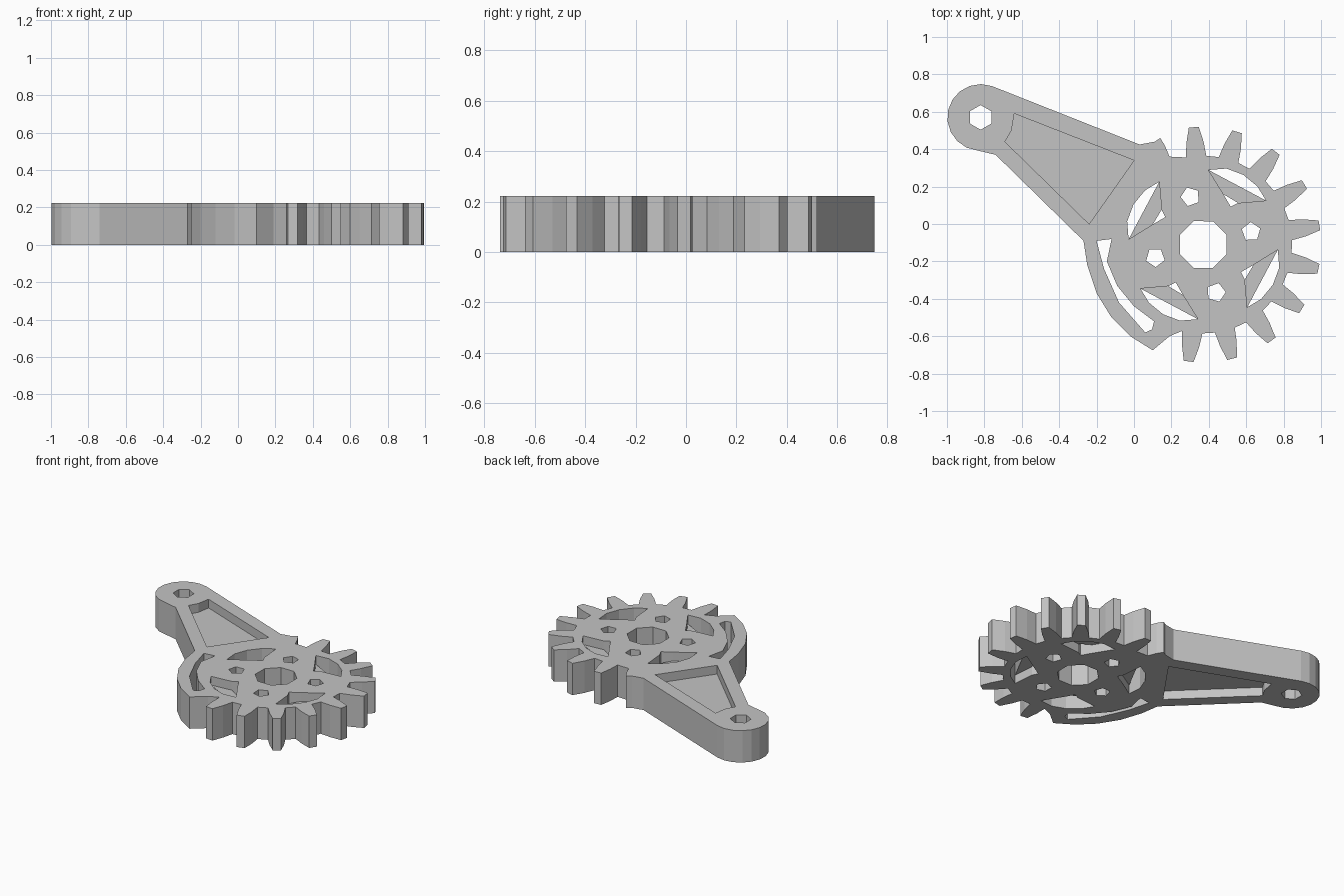
import bpy
from math import cos, sin, radians

if "Cube" in bpy.data.objects:
    bpy.data.objects.remove(bpy.data.objects["Cube"], do_unlink=True)

HEIGHT = 0.222
HUB = (0.37, -0.11)
ARM_END = (-0.82, 0.57)

grey = bpy.data.materials.new("plain grey")
grey.use_nodes = True
colour = (0.55, 0.55, 0.55, 1)
grey.diffuse_color = colour
grey.node_tree.nodes["Principled BSDF"].inputs["Base Color"].default_value = colour


def polar(centre, radius, degrees):
    a = radians(degrees)
    return (centre[0] + radius * cos(a), centre[1] + radius * sin(a))


def ring(centre, radius, sides, start=0):
    return [polar(centre, radius, start + 360 * i / sides) for i in range(sides)]


def fan(centre_angle, shape):
    return [polar(HUB, r, centre_angle + a) for a, r in shape]


def plate(name, outlines, thickness):
    """Extrude closed outlines about mid height; inner outlines become holes."""
    curve = bpy.data.curves.new(name, 'CURVE')
    curve.dimensions = '2D'
    curve.fill_mode = 'BOTH'
    curve.extrude = thickness / 2
    for points in outlines:
        spline = curve.splines.new('POLY')
        spline.points.add(len(points) - 1)
        for p, (x, y) in zip(spline.points, points):
            p.co = (x, y, 0, 1)
        spline.use_cyclic_u = True
    obj = bpy.data.objects.new(name, curve)
    obj.location.z = HEIGHT / 2
    bpy.context.collection.objects.link(obj)
    bpy.ops.object.select_all(action='DESELECT')
    obj.select_set(True)
    bpy.context.view_layer.objects.active = obj
    bpy.ops.object.convert(target='MESH')
    obj = bpy.context.object
    obj.data.materials.clear()
    obj.data.materials.append(grey)
    bpy.ops.object.shade_flat()
    return obj


# Outer outline, clockwise: rounded arm end, shoulder, teeth, guard bulge
outline = [polar(ARM_END, 0.178, 265 - i * 19.5) for i in range(11)]
outline += [(0.03, 0.425), (0.11, 0.44), (0.14, 0.46), (0.165, 0.42), (0.19, 0.36)]
tooth = [(6.6, 0.475), (4.8, 0.55), (2.4, 0.63), (-2.4, 0.63), (-4.8, 0.55), (-6.6, 0.475)]
for i in range(10):
    outline += fan(94.6 - 21.3 * i, tooth)
outline += [(0.19, -0.6), (0.1, -0.675), (-0.02, -0.6), (-0.12, -0.5),
            (-0.2, -0.37), (-0.25, -0.22), (-0.27, -0.09), (-0.74, 0.37)]

# Openings: hub bore, bolt holes, fan windows, arm hole, arm pocket, curved slot
window = [(26, 0.40), (13, 0.425), (0, 0.43), (-13, 0.425), (-25, 0.41),
          (-10, 0.29), (-6, 0.25), (8, 0.29)]
web = [(26, 0.40), (-25, 0.41), (-10, 0.29), (8, 0.29)]
pocket = [(-0.64, 0.59), (0.0, 0.34), (-0.24, 0.0), (-0.69, 0.44), (-0.655, 0.5)]
slot = [(-0.12, -0.08), (-0.145, -0.2), (-0.09, -0.33), (0, -0.44), (0.107, -0.52),
        (0.096, -0.564), (0.06, -0.58), (-0.08, -0.42), (-0.16, -0.24), (-0.2, -0.09)]
holes = [ring(HUB, 0.135, 8, 22), ring(ARM_END, 0.066, 6, 30), pocket, slot]
for i in range(4):
    holes.append(ring(polar(HUB, 0.265, 15 + 90 * i), 0.052, 5, 20 + 90 * i))
    holes.append(fan(60 + 90 * i, window))

plate("gear_arm_body", [outline] + holes, HEIGHT)

# Thin webs set into the pocket and windows
plate("arm_web", [pocket[:4]], 0.1)
for i in range(4):
    plate(f"gear_web_{i + 1}", [fan(60 + 90 * i, web)], 0.1)
